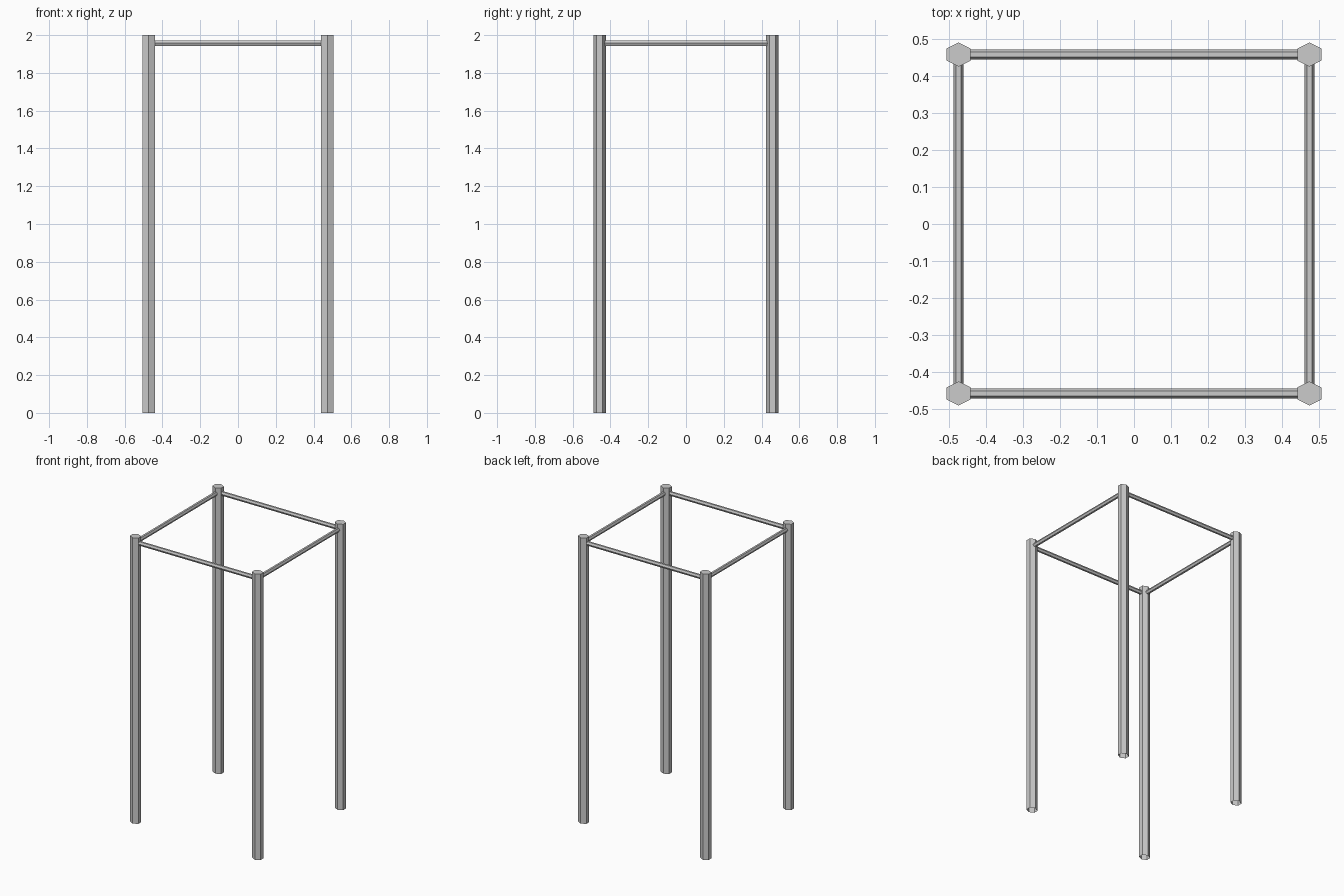
import bpy
import bmesh
import math
from mathutils import Matrix, Vector

cube = bpy.data.objects.get("Cube")
if cube:
    bpy.data.objects.remove(cube, do_unlink=True)

POST_X, POST_Y, HEIGHT = 0.473, 0.457, 2.0
POST_HALF, RAIL_HALF, RAIL_Z = 0.0325, 0.0135, 1.957

# Single metal colour
metal = bpy.data.materials.new("grey_metal")
metal.use_nodes = True
colour = (0.6, 0.6, 0.6, 1)
metal.diffuse_color = colour
metal.node_tree.nodes["Principled BSDF"].inputs["Base Color"].default_value = colour


def hex_bar(name, start, end, half, matrix, open_start=False):
    """Six-sided flat-shaded bar, its section stretched to a square bound."""
    start, end = Vector(start), Vector(end)
    bm = bmesh.new()
    bmesh.ops.create_cone(bm, cap_ends=True, segments=6, radius1=half,
                          radius2=half, depth=(end - start).length)
    # Put corners on local y and flats on local x
    for v in bm.verts:
        angle = round(math.atan2(v.co.y, v.co.x) / (math.pi / 6))
        if angle % 2 == 0:
            v.co = Matrix.Rotation(math.pi / 6, 3, "Z") @ v.co
        v.co.x /= math.cos(math.pi / 6)
    if open_start:
        bottom = [f for f in bm.faces if f.normal.z < -0.9]
        bmesh.ops.delete(bm, geom=bottom, context="FACES_ONLY")
    bm.transform(Matrix.Translation((start + end) / 2) @ matrix)
    mesh = bpy.data.meshes.new(name)
    bm.to_mesh(mesh)
    bm.free()
    mesh.materials.append(metal)
    obj = bpy.data.objects.new(name, mesh)
    bpy.context.collection.objects.link(obj)


upright = Matrix.Identity(4)
along_x = Matrix.Rotation(math.pi / 2, 4, "Y")
along_y = Matrix.Rotation(-math.pi / 2, 4, "X") @ Matrix.Rotation(math.pi / 2, 4, "Z")

# Corner posts, open at the foot
for sx, side in ((-1, "right"), (1, "left")):
    for sy, end in ((-1, "front"), (1, "back")):
        x, y = sx * POST_X, sy * POST_Y
        hex_bar(f"{end}_{side}_post", (x, y, 0), (x, y, HEIGHT),
                POST_HALF, upright, open_start=True)

# Front and back rails
for sy, end in ((-1, "front"), (1, "back")):
    y = sy * POST_Y
    hex_bar(f"{end}_rail", (-POST_X, y, RAIL_Z), (POST_X, y, RAIL_Z),
            RAIL_HALF, along_x)

# Side rails
for sx, side in ((-1, "right"), (1, "left")):
    x = sx * POST_X
    hex_bar(f"{side}_rail", (x, -POST_Y, RAIL_Z), (x, POST_Y, RAIL_Z),
            RAIL_HALF, along_y)
